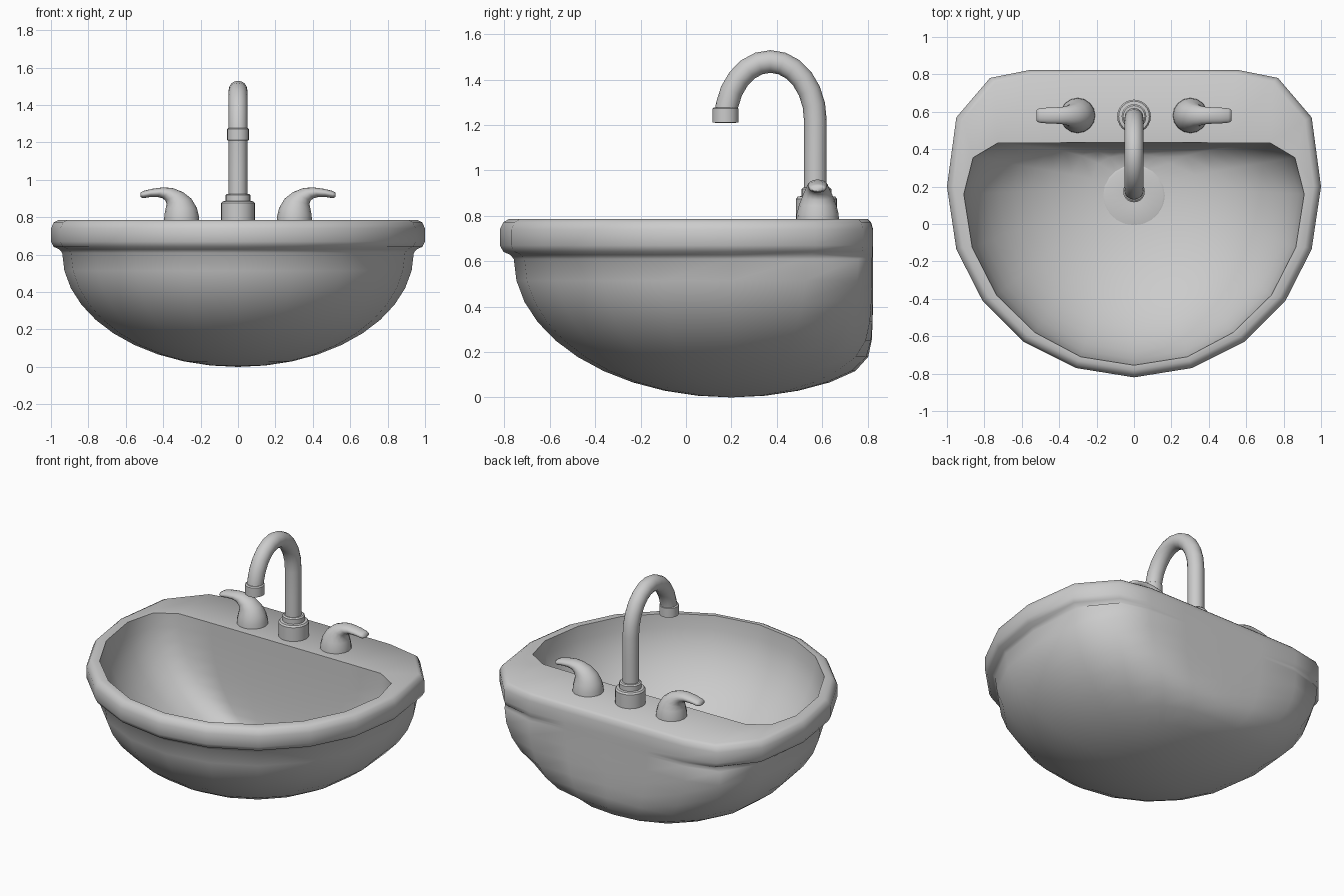
import bpy, bmesh
from math import sin, cos, pi, radians
from mathutils import Vector

if "Cube" in bpy.data.objects:
    bpy.data.objects.remove(bpy.data.objects["Cube"])


def loft(name, rings, angle=50):
    """Skin a list of equal-length vertex rings, capping both ends."""
    bm = bmesh.new()
    rows = [[bm.verts.new(p) for p in r] for r in rings]
    n = len(rows[0])
    for a, b in zip(rows, rows[1:]):
        for i in range(n):
            j = (i + 1) % n
            bm.faces.new((a[i], a[j], b[j], b[i]))
    bm.faces.new(rows[0][::-1])
    bm.faces.new(rows[-1])
    bmesh.ops.remove_doubles(bm, verts=bm.verts, dist=1e-4)
    bmesh.ops.recalc_face_normals(bm, faces=bm.faces)
    me = bpy.data.meshes.new(name)
    bm.to_mesh(me)
    bm.free()
    ob = bpy.data.objects.new(name, me)
    bpy.context.collection.objects.link(ob)
    bpy.ops.object.select_all(action='DESELECT')
    ob.select_set(True)
    bpy.context.view_layer.objects.active = ob
    bpy.ops.object.shade_smooth_by_angle(angle=radians(angle))
    return ob


def full(half):
    """Complete a right-hand half outline to the left side."""
    return half + [(-x, y) for x, y in half[-2:0:-1]]


def circle(y, z, r, n=20):
    return [(r * sin(2 * pi * i / n), y - r * cos(2 * pi * i / n), z) for i in range(n)]


def lathe(name, y, profile, n=20):
    return loft(name, [circle(y, z, r, n) for r, z in profile], 35)


# Outlines relative to the bowl centre at y = CY, before flattening at the back
CY = 0.2
front = [(0, -1.02), (.31, -.97), (.59, -.83), (.81, -.61), (.95, -.335), (1, 0)]
rim = full(front + [(.95, .37), (.77, .62), (.56, .87), (.3, 1), (0, 1.02)])
body = full(front + [(.97, .35), (.83, .62), (.6, .85), (.31, .98), (0, 1.02)])
opening = full([(0, -.955), (.285, -.91), (.53, -.78), (.735, -.58), (.865, -.325), (.91, -.04),
                (.86, .163), (.73, .5), (.5, .7), (.25, .82), (0, .85)])


def ring(outline, s, z, shrink=1.0, back=.625, p=10):
    """Scaled outline, softly flattened against a plane at the back."""
    pts = []
    for x, t in outline:
        t *= s
        if t > .005:
            t = back * t / (t ** p + back ** p) ** (1 / p)
        pts.append((x * s * shrink, CY + t * shrink, z))
    return pts


# Basin: outer bowl, rolled rim, deck, inner bowl
rings = []
for i in range(11):
    a = i / 10 * pi / 2
    rings.append(ring(body, .94 * sin(a), .61 * (1 - cos(a))))
for s, z, k in [(.955, .628, 1), (.985, .642, 1), (1, .67, 1), (1, .74, 1), (1, .772, .985), (1, .785, .962)]:
    rings.append(ring(rim, s, z, k))
for i in range(13):
    a = i / 12 * pi / 2
    s = cos(a)
    rings.append(ring(opening, s, .785 - .675 * sin(a), back=.235 * (.75 + .25 * s), p=4))
loft("basin", rings, 65)

# Drain plate
lathe("drain", .15, [(.165, .105), (.165, .124), (.155, .128), (.05, .118)])

# Faucet base and collar
lathe("faucet_base", .575, [(.09, .78), (.09, .875), (.082, .885), (.066, .887), (.066, .918), (.058, .925)], 24)

# Gooseneck spout
path = [(.57, .9), (.57, 1.06)] + [(.372 + .198 * cos(i * pi / 12), 1.22 + .26 * sin(i * pi / 12))
                                   for i in range(13)]
tube = []
for i, (y, z) in enumerate(path):
    a, b = path[max(i - 1, 0)], path[min(i + 1, len(path) - 1)]
    t = Vector((0, b[0] - a[0], b[1] - a[1])).normalized()
    side, up = Vector((1, 0, 0)), t.cross(Vector((1, 0, 0)))
    tube.append([Vector((0, y, z)) + .05 * (side * cos(q * pi / 8) + up * sin(q * pi / 8)) for q in range(16)])
loft("spout", tube)

# Nozzle at the spout end
lathe("nozzle", .174, [(.04, 1.22), (.045, 1.21), (.058, 1.212), (.058, 1.272), (.05, 1.278)])

# Lever handles: (upper x, z), (lower x, z), half depth
sections = [(.207, .78, .395, .78, .094), (.21, .81, .394, .812, .092), (.22, .85, .387, .845, .082),
            (.25, .9, .382, .87, .068), (.295, .935, .387, .888, .056), (.35, .956, .405, .902, .047),
            (.4, .96, .43, .908, .044), (.46, .952, .47, .908, .042), (.505, .941, .508, .902, .038),
            (.521, .932, .521, .908, .03)]
for name, sx in (("right_handle", 1), ("left_handle", -1)):
    hr = []
    for ux, uz, lx, lz, d in sections:
        cx, cz, hx, hz = (ux + lx) / 2, (uz + lz) / 2, (ux - lx) / 2, (uz - lz) / 2
        hr.append([(sx * (cx + hx * cos(q * pi / 8)), .58 + d * sin(q * pi / 8), cz + hz * cos(q * pi / 8))
                   for q in range(16)])
    loft(name, hr, 65)
